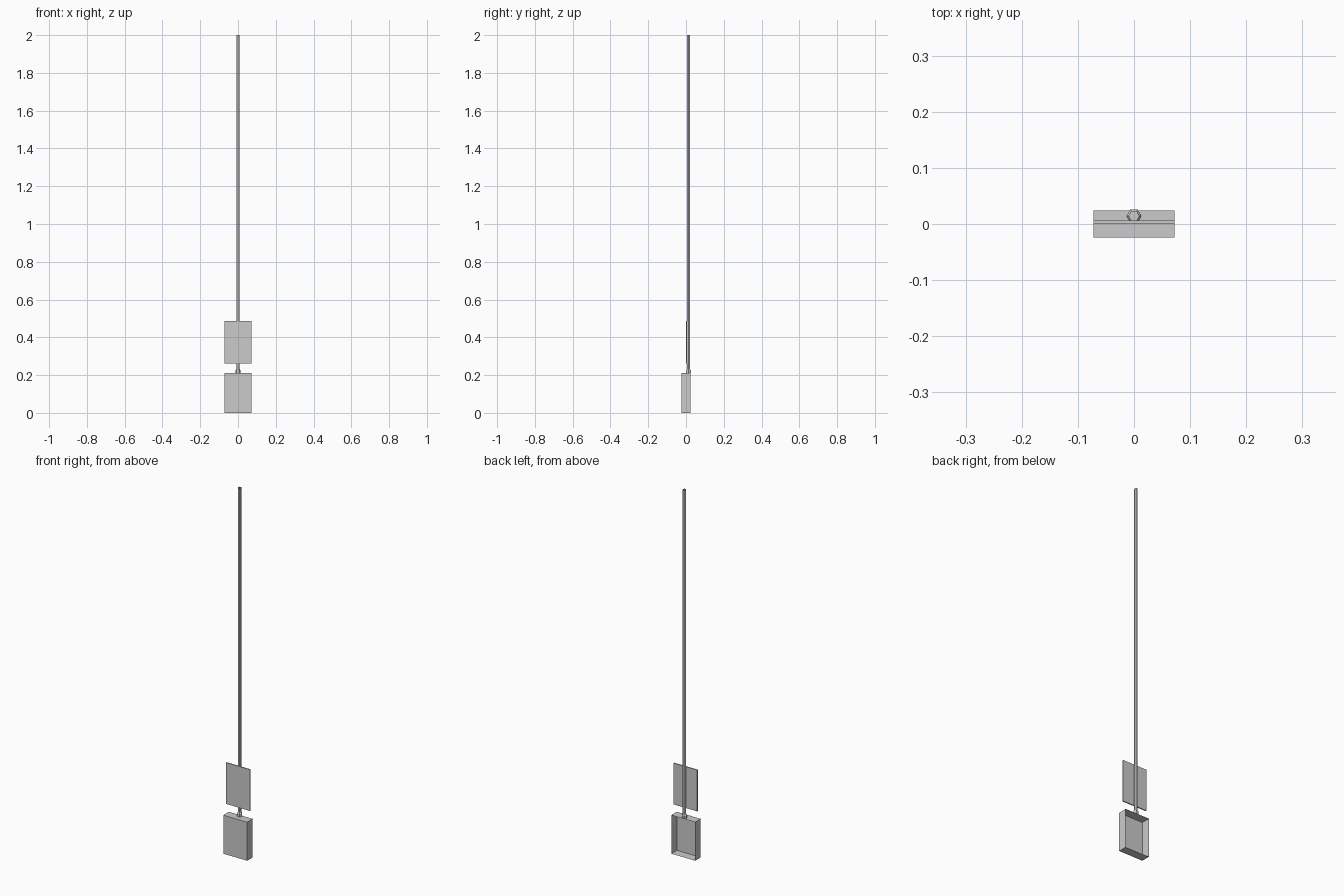
import bpy, bmesh, math

if "Cube" in bpy.data.objects:
    bpy.data.objects.remove(bpy.data.objects["Cube"])


def box(name, lo, hi, open_back=False):
    bm = bmesh.new()
    bmesh.ops.create_cube(bm, size=1)
    for v in bm.verts:
        v.co = [l + (c + 0.5) * (h - l) for c, l, h in zip(v.co, lo, hi)]
    bm.normal_update()
    if open_back:
        back = [f for f in bm.faces if f.normal.y > 0.9]
        bmesh.ops.delete(bm, geom=back, context='FACES')
    return add(name, bm)


def hex_tube(name, rings, y):
    """Six-sided open tube through (radius, z) rings, corners on +-x."""
    bm = bmesh.new()
    loops = [[bm.verts.new((r * math.cos(i * math.pi / 3),
                            y + r * math.sin(i * math.pi / 3), z))
              for i in range(6)] for r, z in rings]
    for a, b in zip(loops, loops[1:]):
        for i in range(6):
            j = (i + 1) % 6
            bm.faces.new((a[i], a[j], b[j], b[i]))
    return add(name, bm)


def add(name, bm):
    mesh = bpy.data.meshes.new(name)
    bm.to_mesh(mesh)
    bm.free()
    ob = bpy.data.objects.new(name, mesh)
    bpy.context.collection.objects.link(ob)
    return ob


# Shell at the foot, open at the back
box("base_shell", (-0.072, -0.024, 0), (0.072, 0.024, 0.21), open_back=True)
# Thin plate in front of the pole
box("sign_plate", (-0.072, 0.0, 0.262), (0.072, 0.006, 0.487))
# Long hexagonal pole and its collar
hex_tube("pole", [(0.009, 0.21), (0.009, 2.0)], 0.014)
hex_tube("collar", [(0.0135, 0.21), (0.0135, 0.226), (0.009, 0.232)], 0.014)
